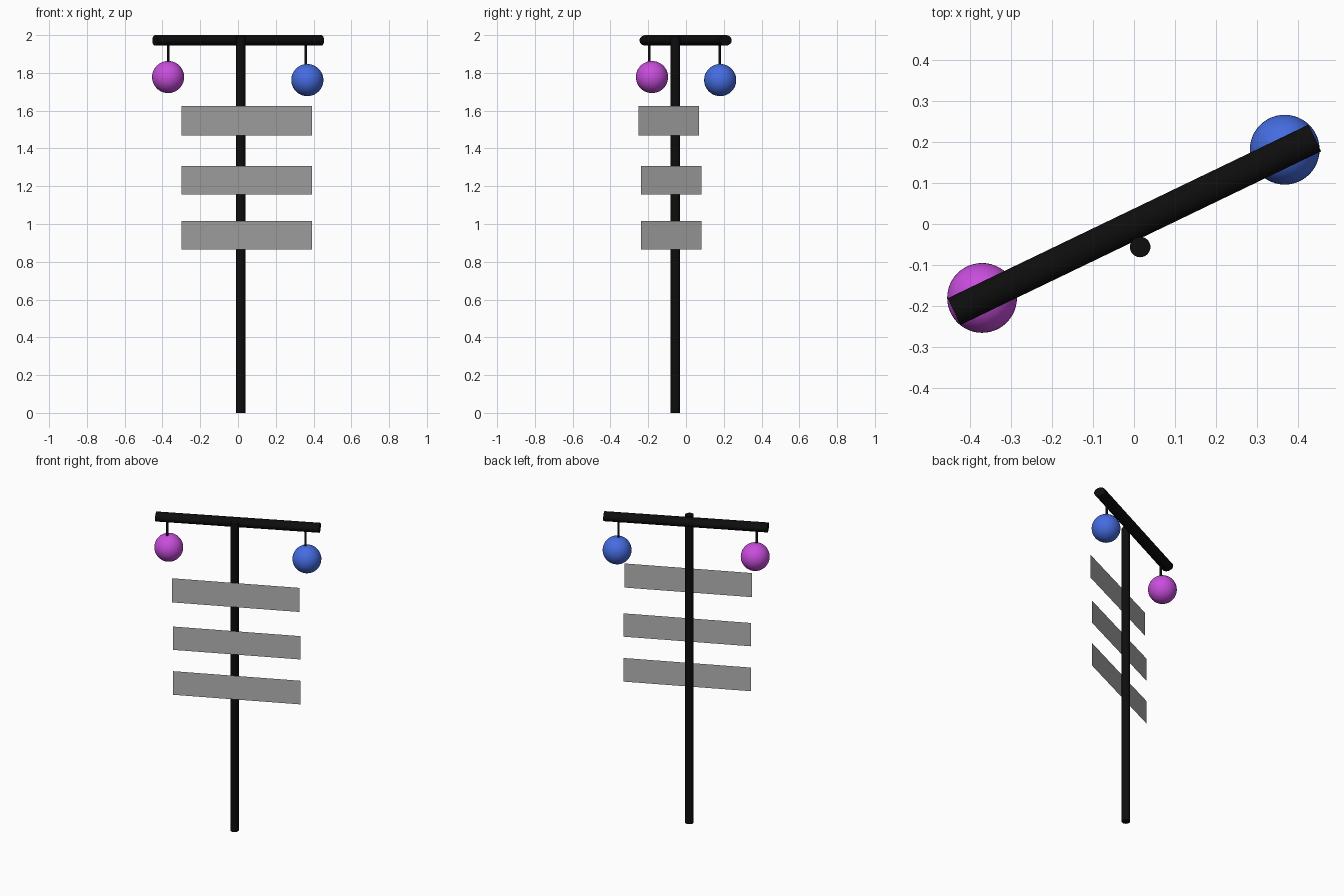
import bpy, math
from mathutils import Vector

if "Cube" in bpy.data.objects:
    bpy.data.objects.remove(bpy.data.objects["Cube"])


def material(name, rgb):
    m = bpy.data.materials.new(name)
    m.diffuse_color = (*rgb, 1)
    m.use_nodes = True
    m.node_tree.nodes["Principled BSDF"].inputs["Base Color"].default_value = m.diffuse_color
    return m


BLACK = material("black", (0.004, 0.004, 0.004))
GREY = material("grey", (0.45, 0.45, 0.45))
BLUE = material("blue", (0.06, 0.15, 0.75))
PURPLE = material("purple", (0.58, 0.075, 0.72))
TURN = math.radians(25.7)


def finish(name, mat, smooth=True):
    ob = bpy.context.object
    ob.name = name
    ob.data.materials.append(mat)
    if smooth:
        bpy.ops.object.shade_smooth_by_angle(angle=math.radians(40))
    return ob


def upright_rod(name, x, y, z0, z1, r, sides=32):
    bpy.ops.mesh.primitive_cylinder_add(vertices=sides, radius=r, depth=z1 - z0,
                                        location=(x, y, (z0 + z1) / 2))
    return finish(name, BLACK)


# Pole, standing just in front of the crossbar
upright_rod("pole", 0.015, -0.056, 0, 1.995, 0.025)

# Crossbar: slightly flattened rod turned in plan
bpy.ops.mesh.primitive_cylinder_add(vertices=32, radius=1, depth=0.975,
                                    location=(0.001, -0.002, 1.972),
                                    rotation=(0, math.pi / 2, TURN))
bar = finish("crossbar", BLACK)
bar.scale = (0.028, 0.036, 1)

# Hanging globes with their hangers
for side, mat, (x, y, z), (hx, hy) in (
        ("left", PURPLE, (-0.37, -0.18, 1.778), (-0.37, -0.195)),
        ("right", BLUE, (0.367, 0.181, 1.762), (0.359, 0.178))):
    bpy.ops.mesh.primitive_uv_sphere_add(segments=48, ring_count=24, radius=0.085,
                                         location=(x, y, z))
    finish(side + "_globe", mat)
    upright_rod(side + "_hanger", hx, hy, z + 0.075, 1.96, 0.0065, 16)

# Sign plates: paper-thin sheets in front of the pole
for name, y, z0, z1 in (("top_plate", -0.0925, 1.468, 1.624),
                        ("middle_plate", -0.079, 1.155, 1.306),
                        ("bottom_plate", -0.079, 0.864, 1.017)):
    c = Vector((0.047, y, 0))
    d = Vector((0.345, 0.16, 0))
    up = Vector((0, 0, 1))
    me = bpy.data.meshes.new(name)
    me.from_pydata([c - d + up * z0, c + d + up * z0, c + d + up * z1, c - d + up * z1],
                   [], [(0, 1, 2, 3)])
    me.materials.append(GREY)
    bpy.context.collection.objects.link(bpy.data.objects.new(name, me))
